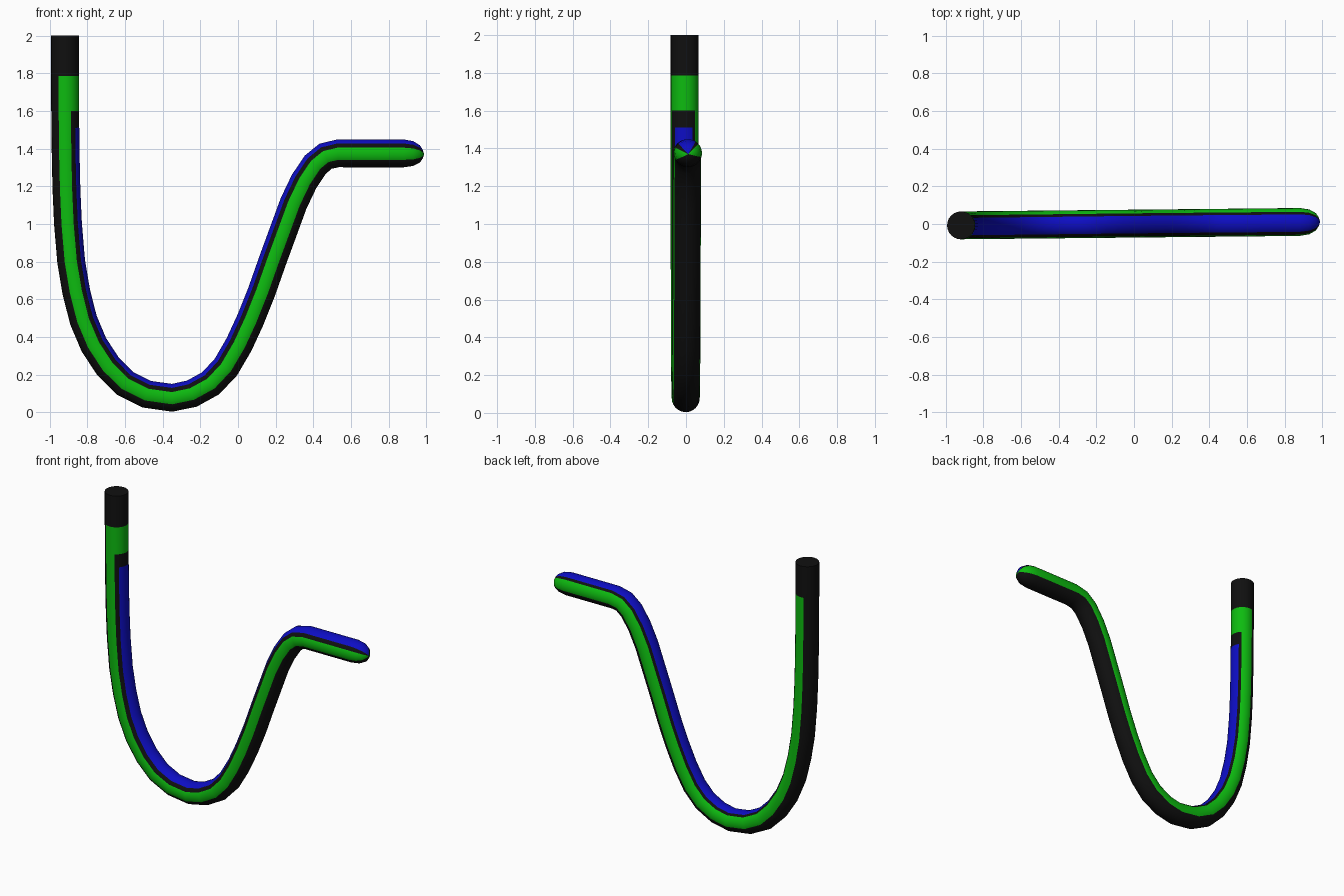
import bpy, bmesh, math
from mathutils import Vector

if "Cube" in bpy.data.objects:
    bpy.data.objects.remove(bpy.data.objects["Cube"])


def material(name, rgb):
    m = bpy.data.materials.new(name)
    m.diffuse_color = (*rgb, 1)
    m.use_nodes = True
    m.node_tree.nodes["Principled BSDF"].inputs["Base Color"].default_value = m.diffuse_color
    return m


mats = [material("black", (0.005, 0.005, 0.005)),
        material("green", (0.004, 0.5, 0.005)),
        material("blue", (0.004, 0.004, 0.55))]
BLACK, GREEN, BLUE = 0, 1, 2
R = 0.074

# Centre line of the bent rod (x, z), from the upright end to the bend
path = [(-.918, 2), (-.918, 1.785), (-.917, 1.6), (-.916, 1.51), (-.914, 1.35),
        (-.91, 1.18), (-.902, 1.0), (-.885, .8), (-.858, .64), (-.82, .49),
        (-.765, .36), (-.69, .245), (-.6, .155), (-.485, .097), (-.35, .078),
        (-.245, .1), (-.145, .155), (-.065, .24), (.005, .36), (.065, .49),
        (.125, .64), (.185, .81), (.24, .96), (.295, 1.11), (.35, 1.225),
        (.41, 1.315), (.465, 1.36), (.53, 1.375), (.7, 1.375), (.88, 1.375)]
rings = [(x, z, R) for x, z in path]
# Rounded nose at the free end
rings += [(.93, 1.374, .066), (.965, 1.372, .046), (.98, 1.371, .024)]

# Ring angles from the inside of the bend; they include every stripe edge
angles = [-45, -32, -19, -6, 7, 20, 33, 47, 62, 77, 92, 106, 121, 136, 151,
          166, 181, 196, 211, 226, 242, 255, 268, 281, 294, 304]


def stripe(a, i):
    """Colour by angle around the rod and by station along it."""
    if i == 0:
        return BLACK
    if -45 <= a <= 33:
        return GREEN if i == 1 else BLACK if i == 2 else BLUE
    if a < 47 or a > 294:
        return GREEN if i == 1 else BLACK
    return GREEN if a < 106 or a > 242 else BLACK


bm = bmesh.new()
loops = []
for i, (x, z, r) in enumerate(rings):
    p, q = rings[max(i - 1, 0)], rings[min(i + 1, len(rings) - 1)]
    t = Vector((q[0] - p[0], 0, q[1] - p[1])).normalized()
    if i >= len(path) - 1:
        t = Vector((1, 0, 0))
    inner = Vector((-t.z, 0, t.x))
    centre = Vector((x, 0.002 + 0.01 * x, z))
    loops.append([bm.verts.new(centre + r * (math.cos(math.radians(a)) * inner
                  + math.sin(math.radians(a)) * Vector((0, 1, 0)))) for a in angles])

n = len(angles)
mid = [(angles[k] + (angles[k + 1] if k + 1 < n else 315)) / 2 for k in range(n)]
for i in range(len(loops) - 1):
    for k in range(n):
        j = (k + 1) % n
        f = bm.faces.new((loops[i][k], loops[i][j], loops[i + 1][j], loops[i + 1][k]))
        f.material_index = stripe(mid[k], i)

# Flat top cap and pointed tip
bm.faces.new(loops[0])
tip = bm.verts.new((.988, .012, 1.37))
for k in range(n):
    f = bm.faces.new((loops[-1][k], loops[-1][(k + 1) % n], tip))
    f.material_index = stripe(mid[k], len(loops))
bmesh.ops.recalc_face_normals(bm, faces=bm.faces)

mesh = bpy.data.meshes.new("bent_rod")
bm.to_mesh(mesh)
bm.free()
for m in mats:
    mesh.materials.append(m)
rod = bpy.data.objects.new("bent_rod", mesh)
bpy.context.collection.objects.link(rod)
bpy.context.view_layer.objects.active = rod
rod.select_set(True)
bpy.ops.object.shade_smooth_by_angle(angle=math.radians(35))
